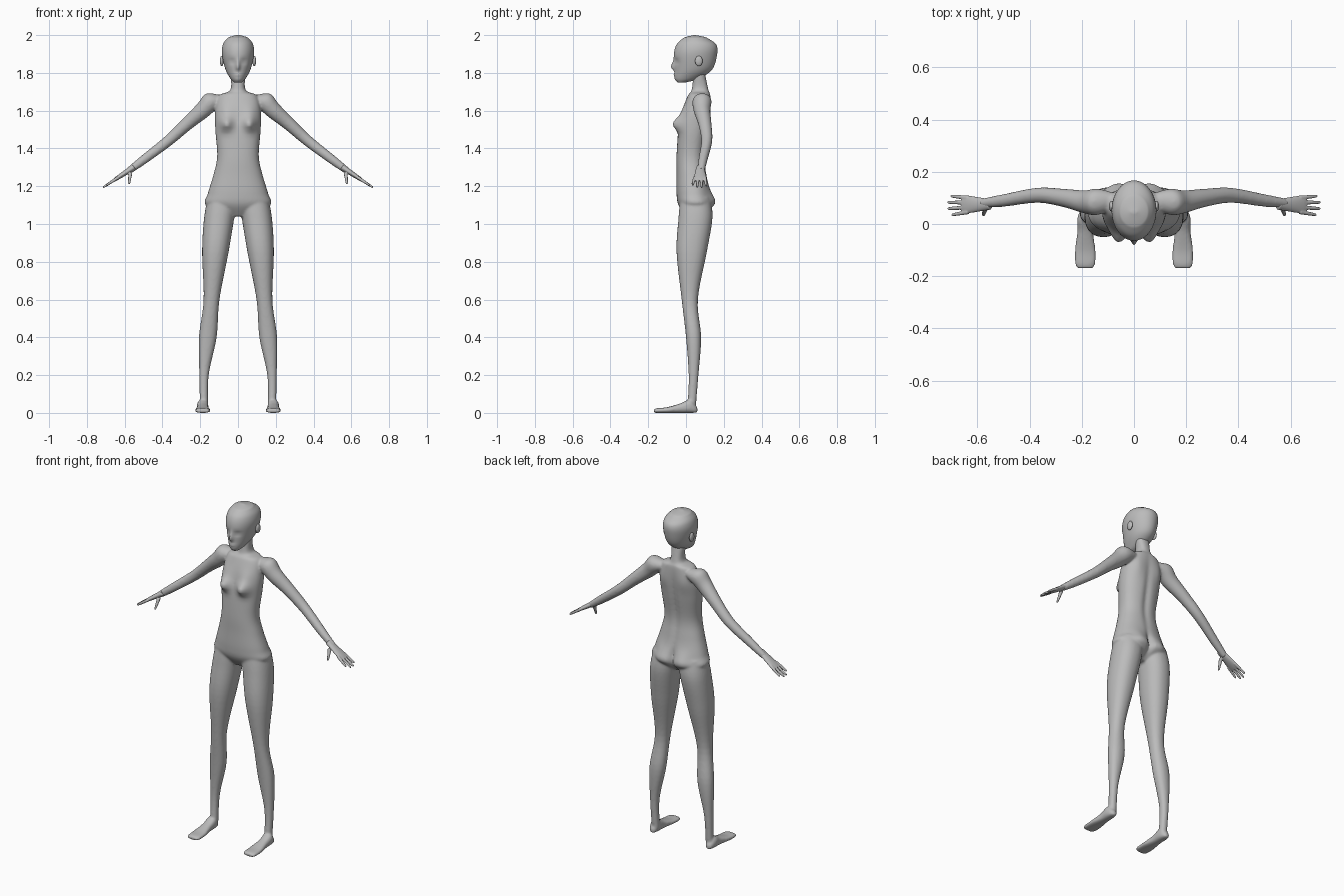
import bpy, bmesh, math
from mathutils import Matrix, Vector

cube = bpy.data.objects.get("Cube")
if cube:
    bpy.data.objects.remove(cube, do_unlink=True)

colour = (0.5, 0.5, 0.5, 1)
grey = bpy.data.materials.new("plain_grey")
grey.use_nodes = True
grey.diffuse_color = colour
grey.node_tree.nodes["Principled BSDF"].inputs["Base Color"].default_value = colour

X, Y, Z = Vector((1, 0, 0)), Vector((0, 1, 0)), Vector((0, 0, 1))
ARM_UP = Vector((.6, 0, .8))
FRONT, BACK = -1, 1


def smooth_rows(rows, steps=6):
    """Catmull-Rom interpolation of cross-section rows."""
    padded = [rows[0], *rows, rows[-1]]
    result = []
    for i in range(len(rows) - 1):
        before, start, end, after = (Vector(row) for row in padded[i:i + 4])
        leave, arrive = (end - before) / 2, (after - start) / 2
        for k in range(steps):
            t = k / steps
            blend = t * t * (3 - 2 * t)
            result.append(start.lerp(end, blend) + leave * t * (1 - t) ** 2
                          - arrive * t * t * (1 - t))
    return result + [rows[-1]]


def swell(x, z, wide, tall, push, side):
    """Soft bump (or hollow, if negative) on one side, mirrored in x."""
    def offset(point, facing):
        distance = ((abs(point.x) - x) / wide) ** 2 + ((point.z - z) / tall) ** 2
        return side * push * math.exp(-distance) * max(0, side * facing)
    return offset


def loft(bm, rows, u, v, power=2, sides=32, swells=(), both=True):
    """Skin rings given as (x, y, z, radius along u, radius along v)."""
    for flip in ((1, -1) if both else (1,)):
        last = None
        for x, y, z, radius_u, radius_v in smooth_rows(rows):
            ring = []
            for i in range(sides):
                angle = math.tau * i / sides
                c, s = math.cos(angle), math.sin(angle)
                point = Vector((x, y, z))
                point += u * math.copysign(abs(c) ** (2 / power), c) * radius_u
                point += v * math.copysign(abs(s) ** (2 / power), s) * radius_v
                point.y += sum(offset(point, s) for offset in swells)
                point.x *= flip
                ring.append(bm.verts.new(point))
            if last:
                for i in range(sides):
                    bm.faces.new((last[i - 1], last[i], ring[i], ring[i - 1]))
            else:
                bm.faces.new(ring[::-1])
            last = ring
        bm.faces.new(last)


def digit(bm, start, end, thick, thin, u, v):
    """Tapered finger with a rounded tip."""
    start, end = Vector(start), Vector(end)
    rows = []
    for t, radius in ((0, thick), (.9, thin), (1, thin / 2)):
        rows.append((*start.lerp(end, t), radius, radius))
    loft(bm, rows, u, v, sides=16)


def upright(rows):
    """Turn (height, front, back, half width) into ring rows."""
    return [(0, (front + back) / 2, z, half, (back - front) / 2)
            for z, front, back, half in rows]


def finish(name, bm, voxel=None, relax=0):
    bmesh.ops.recalc_face_normals(bm, faces=bm.faces)
    mesh = bpy.data.meshes.new(name)
    bm.to_mesh(mesh)
    bm.free()
    mesh.materials.append(grey)
    mesh.shade_smooth()
    obj = bpy.data.objects.new(name, mesh)
    bpy.context.collection.objects.link(obj)
    if voxel:
        fuse = obj.modifiers.new("fuse", 'REMESH')
        fuse.mode = 'VOXEL'
        fuse.voxel_size = voxel
        fuse.use_smooth_shade = True
        soften = obj.modifiers.new("soften", 'SMOOTH')
        soften.iterations = relax


# Torso and neck, with bust, shoulder blades, spine and buttocks
body = bmesh.new()
torso = [(1.8, .04, .1, .04), (1.71, .03, .12, .04), (1.68, .01, .13, .1),
         (1.6, -.02, .13, .12), (1.5, -.04, .12, .12), (1.36, -.05, .1, .11),
         (1.26, -.05, .11, .13), (1.16, -.05, .13, .16), (1.1, -.04, .14, .17),
         (1.04, 0, .08, .05)]
bust = swell(x=.066, z=1.53, wide=.036, tall=.036, push=.05, side=FRONT)
upper_bust = swell(x=.07, z=1.59, wide=.04, tall=.04, push=.01, side=FRONT)
shoulder_blade = swell(x=.08, z=1.6, wide=.04, tall=.06, push=.01, side=BACK)
spine = swell(x=0, z=1.42, wide=.02, tall=.2, push=-.01, side=BACK)
buttock = swell(x=.07, z=1.13, wide=.05, tall=.05, push=.02, side=BACK)
cleft = swell(x=0, z=1.12, wide=.015, tall=.06, push=-.02, side=BACK)
loft(body, upright(torso), X, Y, power=2.3, sides=96, both=False,
     swells=(bust, upper_bust, shoulder_blade, spine, buttock, cleft))

# Legs
leg = [(.08, .05, 1.14, .08, .08), (.1, .05, 1.03, .08, .09), (.12, .03, .85, .07, .08),
       (.14, .02, .6, .042, .043), (.16, .04, .4, .047, .04), (.18, .04, .2, .025, .026),
       (.18, .03, .03, .022, .022)]
loft(body, leg, X, Y, power=2.2)

# Feet, flat on the ground: (y, half width, height)
foot = [(.06, .01, .03), (.05, .02, .04), (.02, .03, .07), (-.03, .03, .05),
        (-.1, .04, .03), (-.15, .04, .025), (-.17, .03, .02)]
loft(body, [(.187, y, height / 2, half, height / 2) for y, half, height in foot],
     X, Z, power=2.5)

# Arms: (x, y, z, radius)
arm = [(.08, .09, 1.66, .03), (.14, .085, 1.65, .05), (.19, .085, 1.6, .044),
       (.27, .1, 1.53, .035), (.37, .11, 1.44, .029), (.5, .09, 1.34, .024),
       (.58, .08, 1.28, .018)]
loft(body, [(*row, row[-1]) for row in arm], Y, ARM_UP)
finish("body", body, voxel=.006, relax=8)

# Head with nose, eye sockets, lips and chin
head = bmesh.new()
skull = [(1.75, -.045, 0, .02), (1.77, -.06, .07, .04), (1.82, -.06, .14, .067),
         (1.9, -.064, .165, .085), (1.95, -.05, .16, .08), (1.98, -.02, .12, .06),
         (1.99, 0, .1, .045), (2, .04, .05, .01)]
nose = swell(x=0, z=1.83, wide=.012, tall=.016, push=.017, side=FRONT)
bridge = swell(x=0, z=1.85, wide=.01, tall=.02, push=.008, side=FRONT)
eye_socket = swell(x=.033, z=1.86, wide=.02, tall=.014, push=-.01, side=FRONT)
lips = swell(x=0, z=1.79, wide=.02, tall=.007, push=.005, side=FRONT)
loft(head, upright(skull), X, Y, sides=128, both=False,
     swells=(nose, bridge, eye_socket, lips))
finish("head", head)

# Ears
ears = bmesh.new()
for side in (1, -1):
    place = Matrix.Translation((side * .086, .068, 1.863))
    bmesh.ops.create_uvsphere(ears, u_segments=24, v_segments=16, radius=1,
                              matrix=place @ Matrix.Diagonal((.01, .02, .027, 1)))
finish("ears", ears)


# Hands: palm, four fingers and thumb along the slope of the forearm
def slope(x):
    return 1.665 - .66 * x


hands = bmesh.new()
palm = [(.55, .02, .016), (.61, .03, .013), (.645, .035, .01), (.66, .03, .007)]
loft(hands, [(x, .075, slope(x), half, thick) for x, half, thick in palm], Y, ARM_UP)
for i in range(4):
    root, tip = .635, .715 - .007 * (i - 1.6) ** 2
    digit(hands, (root, .046 + .018 * i, slope(root)), (tip, .035 + .024 * i, slope(tip)),
          thick=.009, thin=.006, u=Y, v=ARM_UP)
digit(hands, (.57, .06, 1.27), (.577, .033, 1.21), thick=.011, thin=.006, u=X, v=Y)
finish("hands", hands, voxel=.003, relax=3)
